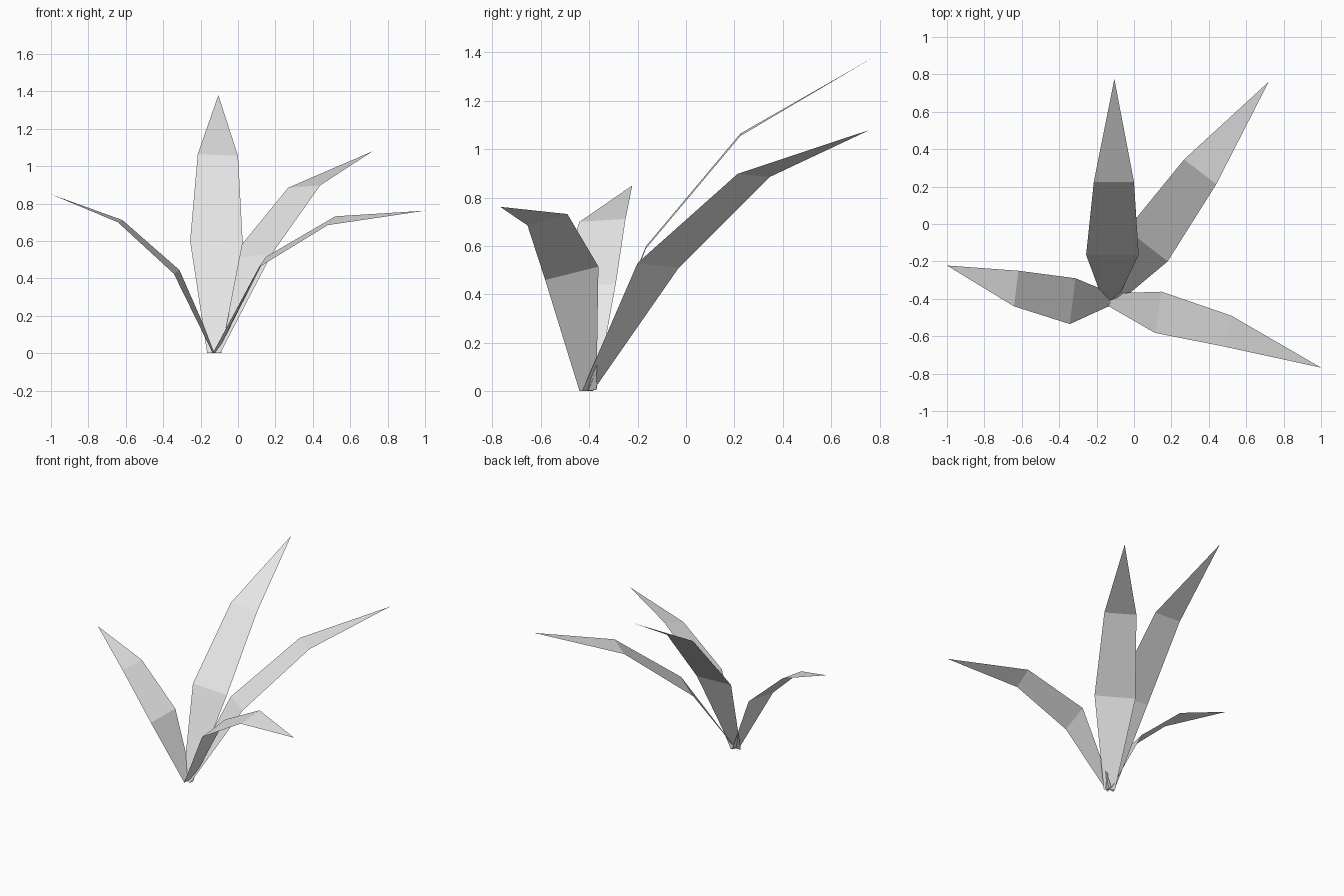
import bpy
import bmesh

# Remove the default cube if present
default_cube = bpy.data.objects.get("Cube")
if default_cube:
    bpy.data.objects.remove(default_cube, do_unlink=True)

# Single plain leaf colour
leaf_grey = bpy.data.materials.new("light_grey")
leaf_grey.use_nodes = True
leaf_colour = (0.8, 0.8, 0.8, 1.0)
leaf_grey.diffuse_color = leaf_colour
for node in leaf_grey.node_tree.nodes:
    if node.type == 'BSDF_PRINCIPLED':
        node.inputs["Base Color"].default_value = leaf_colour


def make_leaf(name, cross_sections, tip):
    """Loft a thin blade through left/right edge pairs and close it to a point."""
    bm = bmesh.new()
    rows = [[bm.verts.new(point) for point in pair] for pair in cross_sections]
    for (left_a, right_a), (left_b, right_b) in zip(rows, rows[1:]):
        bm.faces.new((left_a, right_a, right_b, left_b))
    last_left, last_right = rows[-1]
    bm.faces.new((last_left, last_right, bm.verts.new(tip)))

    mesh = bpy.data.meshes.new(name)
    bm.to_mesh(mesh)
    bm.free()
    mesh.materials.append(leaf_grey)
    leaf = bpy.data.objects.new(name, mesh)
    bpy.context.scene.collection.objects.link(leaf)
    return leaf


# Tall upright leaf leaning to the back
make_leaf("tall_back_leaf", [
    ((-.165, -.41, 0), (-.09, -.405, 0)),
    ((-.256, -.165, .6), (.025, -.165, .59)),
    ((-.215, .225, 1.065), (0, .225, 1.055)),
], tip=(-.105, .775, 1.38))

# Leaf reaching to the back left
make_leaf("back_left_leaf", [
    ((-.155, -.385, 0), (-.095, -.43, 0)),
    ((-.038, -.03, .51), (.18, -.2, .53)),
    ((.268, .345, .885), (.44, .213, .898)),
], tip=(.72, .76, 1.08))

# Drooping leaf on the front left
make_leaf("front_left_leaf", [
    ((-.11, -.37, .005), (-.135, -.44, 0)),
    ((.148, -.362, .515), (.112, -.582, .46)),
    ((.52, -.49, .732), (.48, -.655, .685)),
], tip=(1, -.768, .762))

# Drooping leaf on the right side
make_leaf("right_leaf", [
    ((-.135, -.44, 0), (-.12, -.37, .005)),
    ((-.343, -.535, .425), (-.313, -.29, .445)),
    ((-.642, -.44, .7), (-.618, -.25, .712)),
], tip=(-1, -.222, .85))
